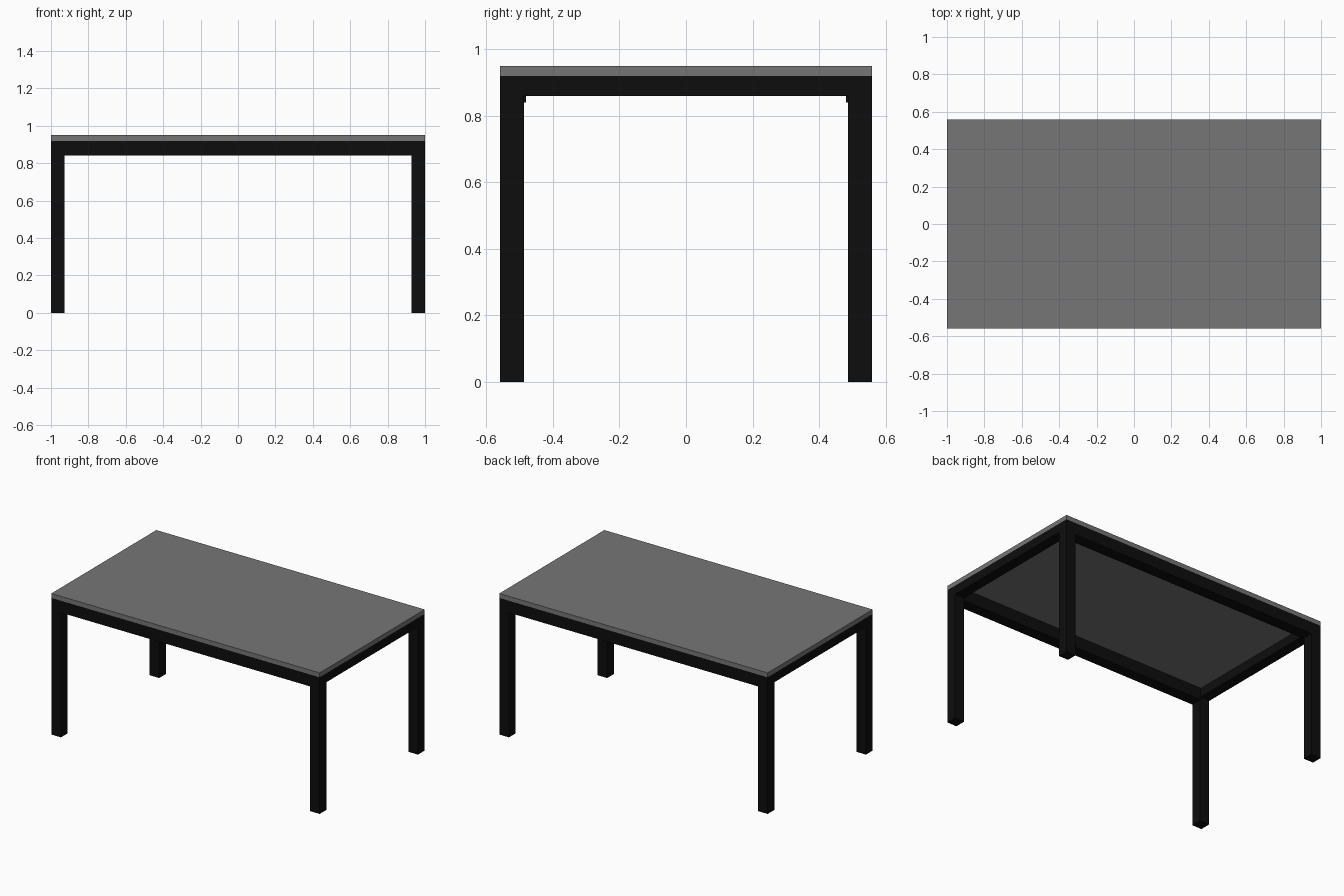
import bpy

if "Cube" in bpy.data.objects:
    bpy.data.objects.remove(bpy.data.objects["Cube"])


def material(name, value):
    mat = bpy.data.materials.new(name)
    mat.diffuse_color = (value, value, value, 1)
    mat.use_nodes = True
    mat.node_tree.nodes["Principled BSDF"].inputs["Base Color"].default_value = mat.diffuse_color
    return mat


def box(name, x, y, z, mat):
    """Box spanning the given (min, max) ranges."""
    bpy.ops.mesh.primitive_cube_add(
        size=1, location=[sum(r) / 2 for r in (x, y, z)])
    ob = bpy.context.object
    ob.name = name
    ob.scale = [r[1] - r[0] for r in (x, y, z)]
    bpy.ops.object.transform_apply(location=False, rotation=False, scale=True)
    ob.data.materials.append(mat)
    return ob


def span(sign, inner, outer):
    return sorted((sign * inner, sign * outer))


grey = material("top_grey", 0.18)
black = material("frame_black", 0.004)

X, Y = 1.0, 0.559      # half length and half depth
LEG, TOP = 0.072, 0.92  # leg width, underside of the top

# Table top
box("table_top", (-X, X), (-Y, Y), (TOP, 0.95), grey)

# Legs
for sx, side in ((-1, "left"), (1, "right")):
    for sy, end in ((-1, "front"), (1, "back")):
        box(f"{end}_{side}_leg", span(sx, X - LEG, X),
            span(sy, Y - LEG, Y), (0, TOP), black)

# Long rails, slightly thicker and deeper than the legs
for sy, end in ((-1, "front"), (1, "back")):
    box(f"{end}_rail", (-X + LEG, X - LEG), span(sy, Y - 0.078, Y),
        (0.84, TOP), black)

# Short rails
for sx, side in ((-1, "left"), (1, "right")):
    box(f"{side}_rail", span(sx, X - 0.07, X), (-Y + LEG, Y - LEG),
        (0.86, TOP), black)
